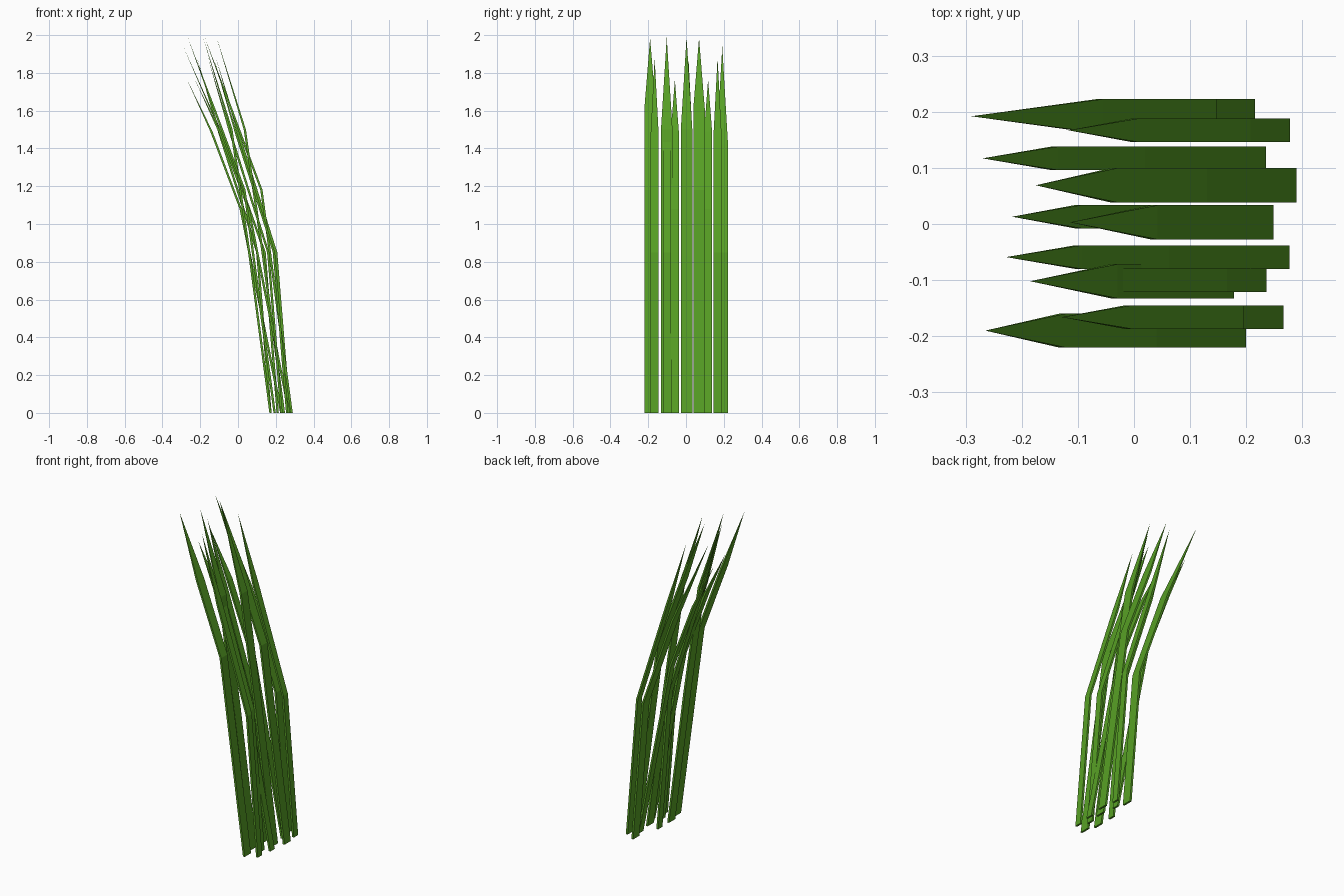
import bpy
import bmesh

cube = bpy.data.objects.get("Cube")
if cube:
    bpy.data.objects.remove(cube, do_unlink=True)

# Single leaf colour
green = bpy.data.materials.new("leaf green")
green.use_nodes = True
leaf_colour = (0.095, 0.35, 0.018, 1)
green.diffuse_color = leaf_colour
green.node_tree.nodes["Principled BSDF"].inputs["Base Color"].default_value = leaf_colour

THICKNESS = 0.012
WIDE, NARROW = 0.061, 0.042

# Side profiles: (x offset from the base, height) at base, bend, shoulder, tip
PROFILES = {
    "strong": (WIDE, [(0, 0), (-.069, .85), (-.271, 1.42), (-.506, 1.94)]),
    "tall": (WIDE, [(0, 0), (-.16, 1.18), (-.32, 1.61), (-.465, 1.985)]),
    "upright": (WIDE, [(0, 0), (-.11, .83), (-.207, 1.5), (-.363, 1.99)]),
    "drooping": (NARROW, [(0, 0), (-.215, 1.08), (-.37, 1.49), (-.505, 1.765)]),
    "slender": (NARROW, [(0, 0), (-.07, .85), (-.27, 1.48), (-.395, 1.88)]),
}


def blade(name, kind, base_x, y):
    """Bent strip of box sections, closed by a pointed tip."""
    width, path = PROFILES[kind]
    bm = bmesh.new()
    rings = []
    for dx, z in path[:-1]:
        corners = [(0, -1), (0, 1), (-THICKNESS, 1), (-THICKNESS, -1)]
        rings.append([bm.verts.new((base_x + dx + ox, y + side * width / 2, z))
                      for ox, side in corners])
    tip = bm.verts.new((base_x + path[-1][0], y, path[-1][1]))
    bm.faces.new(rings[0][::-1])
    for low, high in zip(rings, rings[1:]):
        for i in range(4):
            j = (i + 1) % 4
            bm.faces.new((low[i], low[j], high[j], high[i]))
    for i in range(4):
        bm.faces.new((rings[-1][i], rings[-1][(i + 1) % 4], tip))
    bmesh.ops.recalc_face_normals(bm, faces=bm.faces)
    mesh = bpy.data.meshes.new(name)
    bm.to_mesh(mesh)
    bm.free()
    mesh.materials.append(green)
    bpy.context.collection.objects.link(bpy.data.objects.new(name, mesh))


# The clump, from back to front: profile, base x, y
CLUMP = [
    ("strong", .216, .192), ("slender", .278, .167), ("drooping", .235, .117),
    ("tall", .29, .069), ("upright", .249, .003), ("slender", .178, .013),
    ("drooping", .277, -.059), ("slender", .236, -.1), ("upright", .178, -.102),
    ("slender", .266, -.166), ("tall", .2, -.19),
]
for number, (kind, x, y) in enumerate(CLUMP, 1):
    blade(f"{kind}_grass_blade_{number}", kind, x, y)
